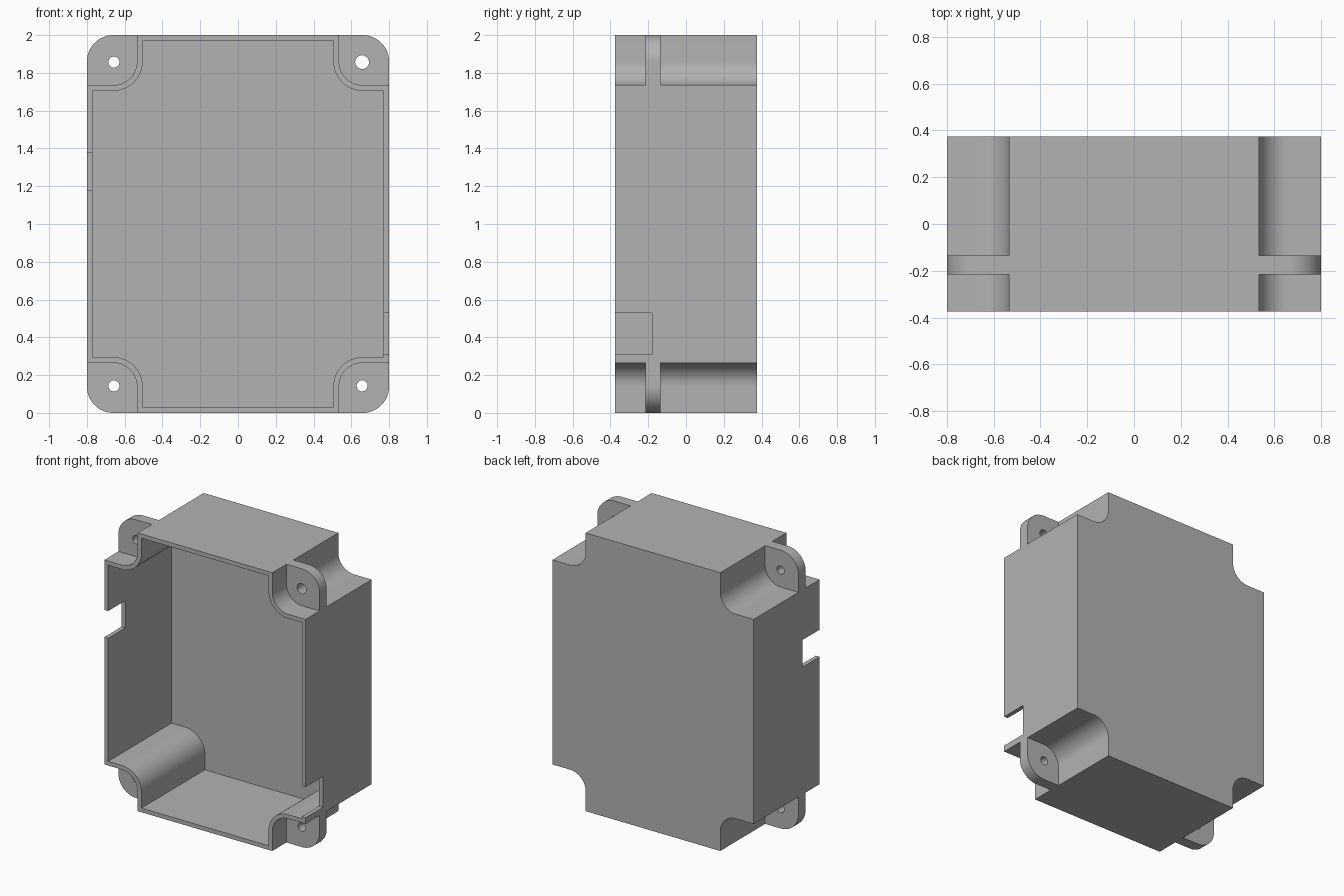
import bpy, bmesh, math
from mathutils import Vector

cube = bpy.data.objects.get("Cube")
if cube:
    bpy.data.objects.remove(cube, do_unlink=True)

HALF_W, HALF_H, HALF_D = 0.8, 1.0, 0.375
WALL = 0.03
CX, CZ, R = 0.66, 0.86, 0.125       # screw pocket centre and radius
STEPS = 16
QUADRANTS = [(1, 1), (-1, 1), (-1, -1), (1, -1)]

grey = bpy.data.materials.new("plain_grey")
grey.use_nodes = True
COLOUR = (0.45, 0.45, 0.45, 1)
grey.diffuse_color = COLOUR
grey.node_tree.nodes["Principled BSDF"].inputs["Base Color"].default_value = COLOUR


def arc(cx, cz, r, start, end):
    angles = [math.radians(start + (end - start) * i / STEPS) for i in range(STEPS + 1)]
    return [(cx + r * math.cos(a), cz + r * math.sin(a)) for a in angles]


def outline(inset):
    """Rectangle with a rounded pocket taken out of each corner."""
    r = R + inset
    corner = [(HALF_W - inset, CZ - r)] + arc(CX, CZ, r, 270, 180)
    corner.append((CX - r, HALF_H - inset))
    points = []
    for sx, sz in QUADRANTS:
        part = corner if sx * sz > 0 else corner[::-1]
        points += [(sx * x, sz * z) for x, z in part]
    return points


def ring(bm, points, y):
    return [bm.verts.new((x, y, z + HALF_H)) for x, z in points]


def bridge(bm, a, b):
    for i in range(len(a)):
        j = (i + 1) % len(a)
        bm.faces.new((a[i], a[j], b[j], b[i]))


def finish(bm, name):
    bmesh.ops.recalc_face_normals(bm, faces=bm.faces)
    mesh = bpy.data.meshes.new(name)
    bm.to_mesh(mesh)
    bm.free()
    obj = bpy.data.objects.new(name, mesh)
    bpy.context.collection.objects.link(obj)
    mesh.materials.append(grey)
    return obj


def prism(name, points, y0, y1):
    bm = bmesh.new()
    front, back = ring(bm, points, y0), ring(bm, points, y1)
    bridge(bm, front, back)
    bm.faces.new(front)
    bm.faces.new(back)
    return finish(bm, name)


def activate(obj):
    bpy.ops.object.select_all(action='DESELECT')
    obj.select_set(True)
    bpy.context.view_layer.objects.active = obj


def cut(obj, cutter):
    mod = obj.modifiers.new("cut", 'BOOLEAN')
    mod.operation, mod.solver, mod.object = 'DIFFERENCE', 'EXACT', cutter
    activate(obj)
    bpy.ops.object.modifier_apply(modifier=mod.name)
    bpy.data.objects.remove(cutter, do_unlink=True)


def smooth(obj):
    activate(obj)
    bpy.ops.object.shade_smooth_by_angle(angle=math.radians(30))
    mod = obj.modifiers.new("flat_normals", 'WEIGHTED_NORMAL')
    mod.keep_sharp = True


# Hollow case, open at the front
bm = bmesh.new()
outer_back = ring(bm, outline(0), HALF_D)
outer_front = ring(bm, outline(0), -HALF_D)
inner_front = ring(bm, outline(WALL), -HALF_D)
inner_back = ring(bm, outline(WALL), HALF_D - WALL)
bridge(bm, outer_back, outer_front)
bridge(bm, outer_front, inner_front)
bridge(bm, inner_front, inner_back)
bm.faces.new(outer_back)
bm.faces.new(inner_back)
case = finish(bm, "case")

# Cable notches in the side walls
for side, z0, z1 in [(1, 0.31, 0.53), (-1, 1.18, 1.375)]:
    box = [(side * x, z - HALF_H) for x, z in [(0.74, z0), (0.9, z0), (0.9, z1), (0.74, z1)]]
    cut(case, prism("notch_cutter", box, -0.5, -0.18))
smooth(case)

# Mounting tabs with screw holes
tab_shape = [(HALF_W, CZ - R)] + arc(CX, CZ, HALF_W - CX, 0, 90)
tab_shape += [(CX - R, HALF_H)] + arc(CX, CZ, R, 180, 270)
for sx, sz in QUADRANTS:
    name = f"{'upper' if sz > 0 else 'lower'}_{'left' if sx > 0 else 'right'}_tab"
    tab = prism(name, [(sx * x, sz * z) for x, z in tab_shape], -0.215, -0.135)
    radius = 0.037 if (sx, sz) == (1, 1) else 0.03
    hole = arc(sx * 0.657, sz * 0.857, radius, 0, 360)[:-1]
    cut(tab, prism("hole_cutter", hole, -0.3, 0))
    smooth(tab)
